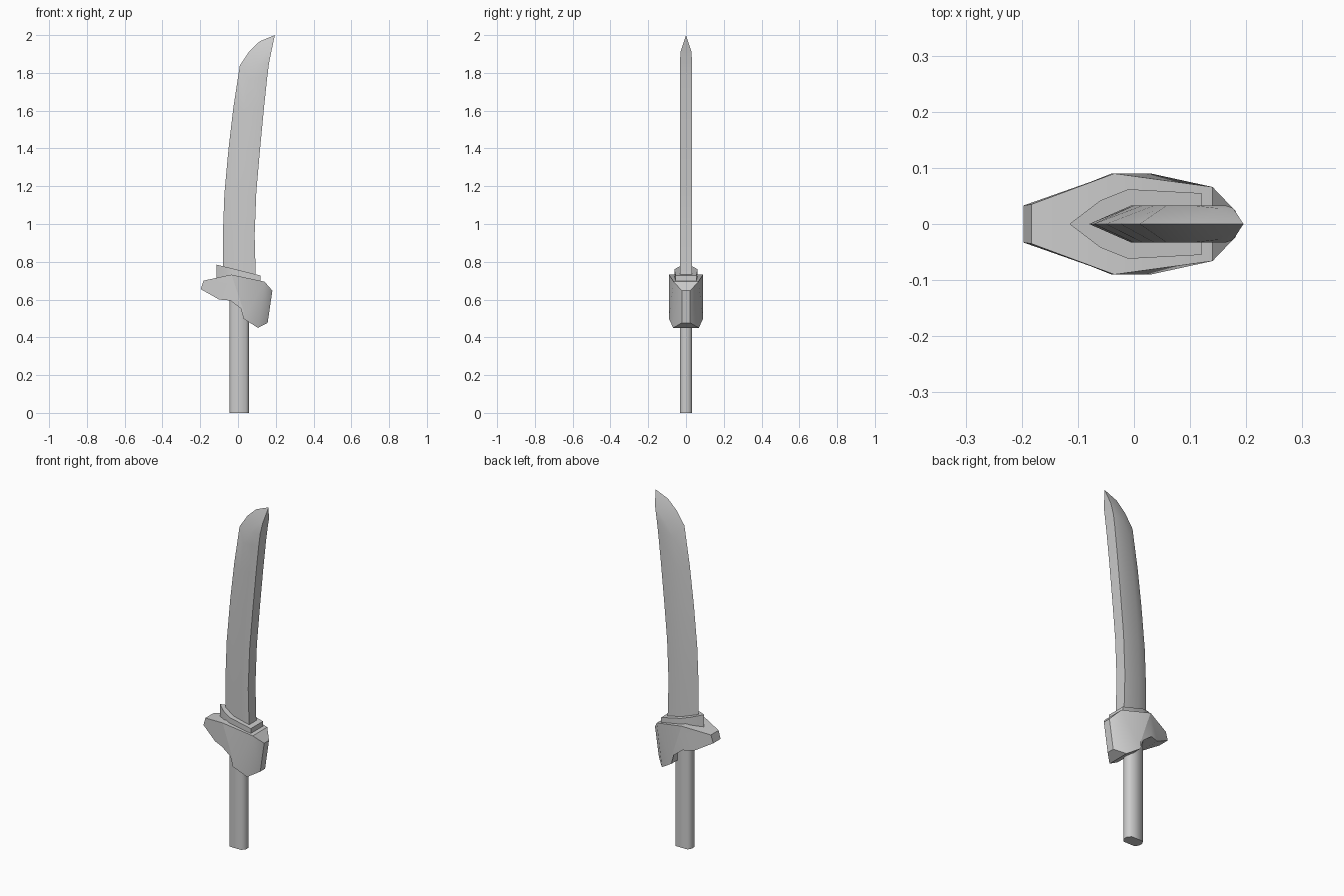
import bpy, bmesh, math

if "Cube" in bpy.data.objects:
    bpy.data.objects.remove(bpy.data.objects["Cube"])


def make(name, verts, faces, angle):
    bm = bmesh.new()
    vs = [bm.verts.new(v) for v in verts]
    for f in faces:
        bm.faces.new([vs[i] for i in f])
    bmesh.ops.remove_doubles(bm, verts=bm.verts, dist=1e-5)
    bmesh.ops.dissolve_degenerate(bm, edges=bm.edges, dist=1e-5)
    bmesh.ops.recalc_face_normals(bm, faces=bm.faces)
    me = bpy.data.meshes.new(name)
    bm.to_mesh(me)
    bm.free()
    ob = bpy.data.objects.new(name, me)
    bpy.context.collection.objects.link(ob)
    bpy.ops.object.select_all(action='DESELECT')
    ob.select_set(True)
    bpy.context.view_layer.objects.active = ob
    bpy.ops.object.shade_smooth_by_angle(angle=math.radians(angle))
    return ob


def loft(name, rings, angle):
    """Skin equal-length closed rings and cap both ends."""
    n = len(rings[0])
    faces = [[k * n + i, k * n + (i + 1) % n, (k + 1) * n + (i + 1) % n, (k + 1) * n + i]
             for k in range(len(rings) - 1) for i in range(n)]
    faces += [list(range(n)), list(range((len(rings) - 1) * n, len(rings) * n))]
    return make(name, [v for r in rings for v in r], faces, angle)


def mirrored(half):
    """Close a half outline (y >= 0) into a symmetric ring."""
    return half + [(x, -y) for x, y in reversed(half) if y > 0]


# Handle: flattened bar with chamfered ends
grip = mirrored([(-0.045, 0.012), (-0.032, 0.033), (0.042, 0.033), (0.059, 0.013)])
loft("handle", [[(x, y, z) for x, y in grip] for z in (0, 0.64)], 60)

# Collar: pointed plate with a sloping top
plate = mirrored([(-0.115, 0), (-0.06, 0.042), (-0.01, 0.062), (0.12, 0.055)])
loft("collar", [[(x, y, 0.65) for x, y in plate],
                [(x, y, 0.757 - 0.247 * x) for x, y in plate]], 30)

# Blade stations: cutting edge (x, z), ridge (x, z), spine (x, z), spine half width
stations = [
    ((-0.080, 0.68), (-0.005, 0.68), (0.095, 0.68), 0.033),
    ((-0.080, 0.95), (-0.005, 0.95), (0.088, 0.94), 0.033),
    ((-0.072, 1.16), (0.000, 1.16), (0.097, 1.17), 0.033),
    ((-0.050, 1.40), (0.015, 1.38), (0.117, 1.40), 0.033),
    ((-0.024, 1.62), (0.036, 1.60), (0.138, 1.62), 0.033),
    ((0.010, 1.84), (0.058, 1.77), (0.155, 1.78), 0.033),
    ((0.060, 1.915), (0.105, 1.845), (0.164, 1.85), 0.033),
    ((0.115, 1.967), (0.150, 1.91), (0.177, 1.915), 0.028),
]
verts, faces = [], []
for e, r, s, w in stations:
    verts += [(e[0], 0, e[1]), (r[0], w, r[1]), (s[0], w, s[1]),
              (s[0], -w, s[1]), (r[0], -w, r[1])]
for k in range(len(stations) - 1):
    a = 5 * k
    faces += [[a + i, a + (i + 1) % 5, a + 5 + (i + 1) % 5, a + 5 + i] for i in range(5)]
last, tip = len(verts) - 5, len(verts)
verts.append((0.195, 0, 2.0))
faces += [[last + i, last + (i + 1) % 5, tip] for i in range(5)]
faces.append([0, 1, 2, 3, 4])
make("blade", verts, faces, 30)

# Guard: side profile (x, z) with a half width at each point
profile = [
    (-0.197, 0.655, 0.033), (-0.183, 0.70, 0.035), (-0.035, 0.732, 0.09),
    (0.14, 0.695, 0.066), (0.182, 0.647, 0.022), (0.157, 0.477, 0.022),
    (0.106, 0.45, 0.068), (0.03, 0.498, 0.09), (0.03, 0.54, 0.09),
    (-0.04, 0.595, 0.09), (-0.10, 0.60, 0.066)]
n = len(profile)
verts = [(x, s * w, z) for s in (1, -1) for x, z, w in profile]
side = [[0, 1, 2, 10], [2, 9, 10], [2, 8, 9], [2, 7, 8], [2, 3, 7], [3, 6, 7], [3, 4, 5, 6]]
faces = side + [[i + n for i in f] for f in side]
faces += [[i, (i + 1) % n, (i + 1) % n + n, i + n] for i in range(n)]
make("guard", verts, faces, 30)
